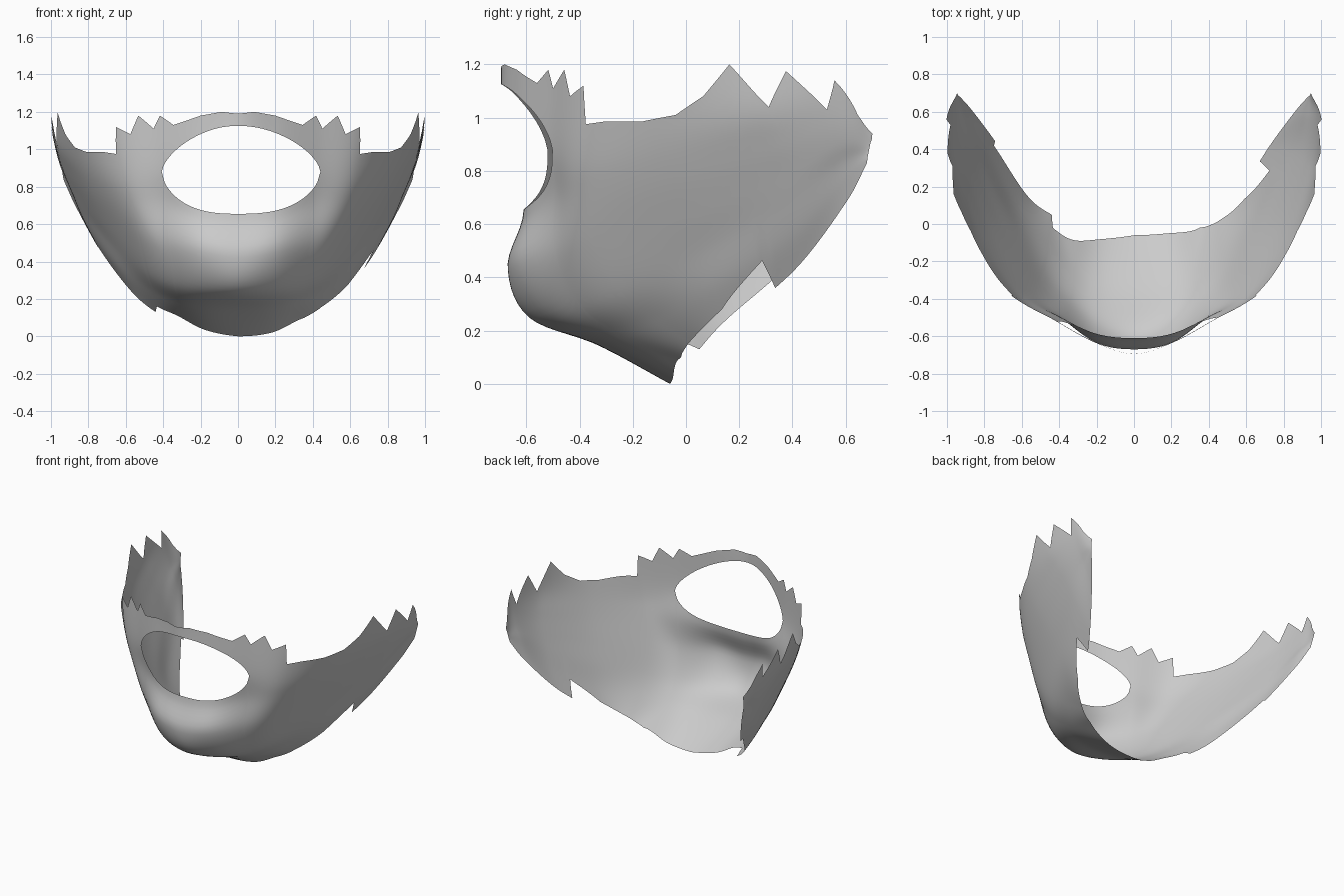
import bpy, bmesh
from mathutils import Vector

if "Cube" in bpy.data.objects:
    bpy.data.objects.remove(bpy.data.objects["Cube"])

# Guide curves of the right half, from the centre of the face to the ear
under_edge = [(0, -.06, 0), (.18, -.05, .02), (.33, -.03, .09), (.44, .05, .13),
              (.56, .16, .22), (.72, .41, .43), (.86, .60, .68), (.93, .68, .83)]
under_chin = [(0, -.33, .145), (.18, -.31, .15), (.32, -.25, .18), (.46, -.11, .235),
              (.63, .10, .36), (.79, .40, .56), (.89, .595, .76), (.935, .682, .85)]
chin_low = [(0, -.59, .25), (.19, -.535, .26), (.35, -.41, .285), (.495, -.25, .35),
            (.68, .05, .50), (.845, .38, .69), (.915, .59, .83), (.938, .686, .87)]
chin_front = [(0, -.67, .44), (.20, -.635, .46), (.38, -.50, .48), (.54, -.345, .53),
              (.73, 0, .63), (.885, .36, .79), (.945, .585, .90), (.941, .69, .89)]
lower_lip = [(0, -.61, .66), (.20, -.587, .67), (.40, -.495, .70), (.60, -.375, .73),
             (.785, -.06, .79), (.925, .32, .90), (.97, .58, .98), (.943, .693, .905)]
upper_lip = [(0, -.685, .90), (.20, -.635, .90), (.42, -.515, .90), (.64, -.38, .90),
             (.83, -.10, .95), (.96, .26, 1.03), (.99, .57, 1.07), (.945, .698, .92)]
top_line = [(0, -.695, 1.21), (.20, -.635, 1.20), (.43, -.51, 1.20), (.69, -.36, 1.21),
            (.89, -.12, 1.20), (.98, .23, 1.22), (1.01, .55, 1.18), (.945, .70, .94)]
curves = [[Vector(p) for p in c] for c in
          (under_edge, under_chin, chin_low, chin_front, lower_lip, upper_lip, top_line)]

# Jagged trims: (position along curve, height) or (position, share of column)
top_jags = [(0, 1.19), (.45, 1.2), (1, 1.18), (1.65, 1.13), (1.95, 1.18), (2.1, 1.11),
            (2.4, 1.18), (2.6, 1.08), (2.9, 1.12), (3.0, .975), (3.3, .985), (3.8, .985),
            (4.2, 1.01), (4.5, 1.08), (4.8, 1.2), (5.15, 1.04), (5.4, 1.175),
            (5.8, 1.03), (6, 1.14), (6.5, 1.01), (7, .94)]
low_jags = {1: [(0, 0), (2.2, 0), (3, .04), (4, .07), (4.6, .15), (4.7, 0), (7, 0)],
            -1: [(0, 0), (1.5, .03), (2.9, .06), (3, 0), (5.05, .05), (5.15, 0), (7, 0)]}
mouth_end = {1: 2.1, -1: 1.95}
MOUTH_Z = .88


def linear(table, u):
    for (a, p), (b, q) in zip(table, table[1:]):
        if u <= b:
            return p + (q - p) * (u - a) / (b - a)
    return table[-1][1]


def spline(pts, t, before=None):
    """Smooth curve through points; t counts points."""
    n = len(pts) - 1
    i = min(max(int(t), 0), n - 1)
    f = t - i
    b, c = pts[i], pts[i + 1]
    a = pts[i - 1] if i else (before if before is not None else 2 * b - c)
    d = pts[i + 2] if i + 2 <= n else 2 * c - b
    return .5 * (2 * b + (c - a) * f + (2 * a - 5 * b + 4 * c - d) * f * f
                 + (3 * b - a - 3 * c + d) * f ** 3)


def find(column, z):
    """Share of the column at which it reaches height z."""
    lo, hi = 0.0, 1.0
    for _ in range(22):
        m = (lo + hi) / 2
        if spline(column, m * 6).z < z:
            lo = m
        else:
            hi = m
    return hi


LOW, UP, STEP = 26, 12, .05
bm = bmesh.new()
grid = []
for k in range(-140, 141):
    u, side = abs(k) * STEP, 1 if k >= 0 else -1
    col = [spline(c, u, Vector((-c[1].x, c[1].y, c[1].z))) for c in curves]
    start, end = linear(low_jags[side], u), find(col, linear(top_jags, u))
    r = u / mouth_end[side]
    if r < .999:
        m0 = find(col, MOUTH_Z - .225 * (1 - r ** 2.6) ** .5)
        m1 = find(col, MOUTH_Z + .245 * (1 - r ** 2.1) ** .7)
    else:
        mid = (start + end) / 2
        m0 = m1 = mid + (find(col, MOUTH_Z) - mid) * max(0, 1 - (u - mouth_end[side]))
    shares = [start + (m0 - start) * i / LOW for i in range(LOW + 1)]
    shares += [m1 + (end - m1) * i / UP for i in range(UP + 1)]
    line = []
    for s in shares:
        p = spline(col, s * 6)
        line.append(bm.verts.new((p.x * side, p.y, p.z)))
    grid.append(line)

# Skin the columns, leaving the mouth open
for a, b in zip(grid, grid[1:]):
    for j in range(LOW + UP + 1):
        if j != LOW:
            bm.faces.new((a[j], b[j], b[j + 1], a[j + 1]))
bmesh.ops.remove_doubles(bm, verts=bm.verts, dist=.0002)

mesh = bpy.data.meshes.new("beard")
bm.to_mesh(mesh)
bm.free()
beard = bpy.data.objects.new("beard", mesh)
bpy.context.collection.objects.link(beard)
for f in mesh.polygons:
    f.use_smooth = True
